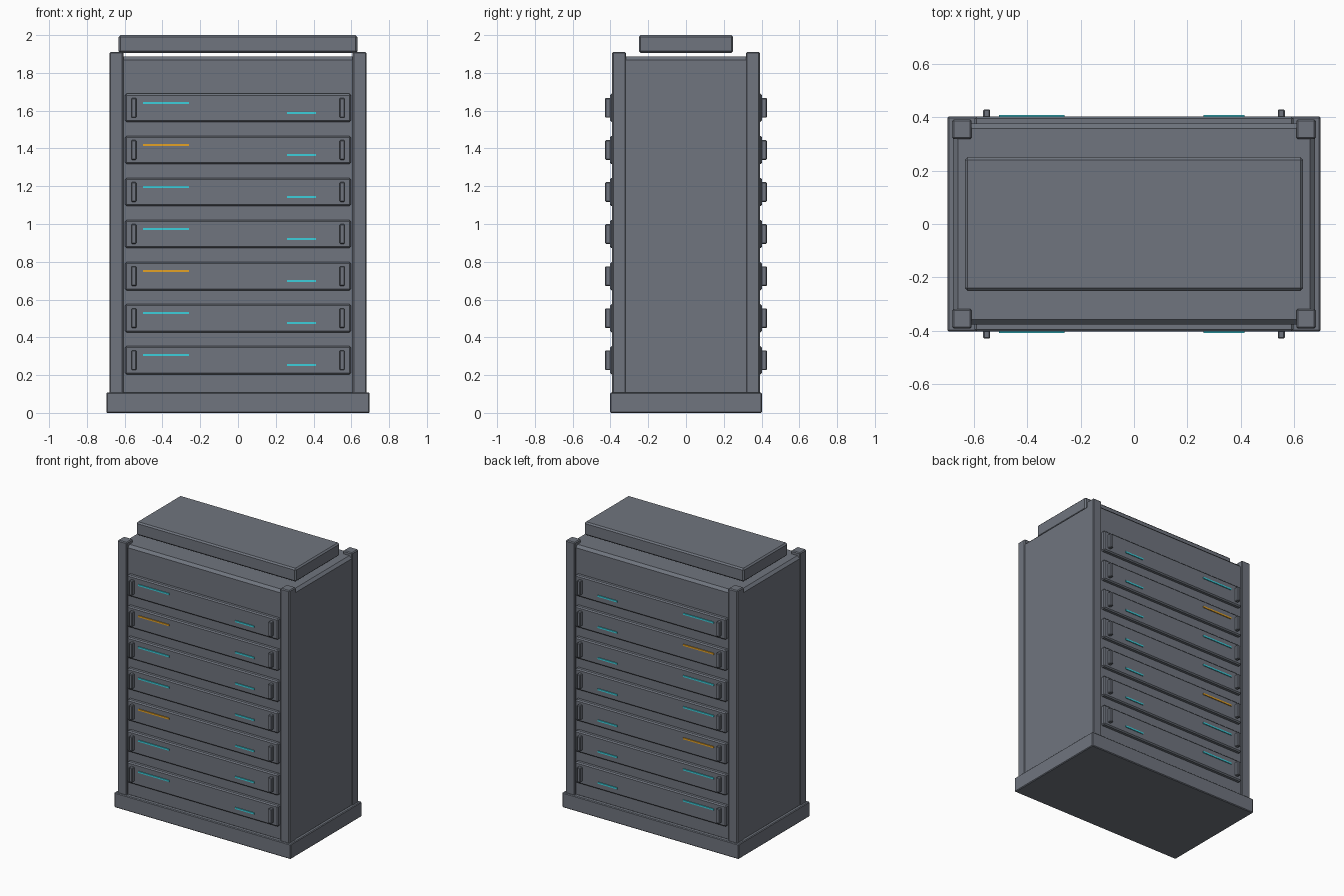
import bpy

cube = bpy.data.objects.get("Cube")
if cube:
    bpy.data.objects.remove(cube, do_unlink=True)


def material(name, rgb):
    mat = bpy.data.materials.new(name)
    mat.use_nodes = True
    mat.diffuse_color = (*rgb, 1)
    mat.node_tree.nodes["Principled BSDF"].inputs["Base Color"].default_value = (*rgb, 1)
    return mat


grey = material("slate_grey", (0.16, 0.177, 0.21))
cyan = material("cyan_light", (0.045, 0.63, 0.72))
amber = material("amber_light", (0.78, 0.36, 0.018))


def box(name, x, y, z, mat=grey, bevel=0.0):
    """Box spanning the (low, high) pairs x, y and z, with optional chamfered edges."""
    spans = (x, y, z)
    bpy.ops.mesh.primitive_cube_add(size=1, location=[sum(s) / 2 for s in spans])
    obj = bpy.context.object
    obj.name = name
    obj.scale = [abs(s[1] - s[0]) for s in spans]
    bpy.ops.object.transform_apply(location=False, rotation=False, scale=True)
    obj.data.materials.append(mat)
    if bevel:
        mod = obj.modifiers.new("chamfer", "BEVEL")
        mod.width = bevel
        mod.segments = 1
    return obj


# Main cabinet, plinth and raised top slab
box("plinth", (-0.697, 0.697), (-0.402, 0.402), (0, 0.107), bevel=0.005)
box("cabinet_body", (-0.676, 0.676), (-0.375, 0.375), (0.09, 1.887), bevel=0.018)
box("top_slab", (-0.632, 0.632), (-0.25, 0.25), (1.905, 2.0), bevel=0.01)

# Corner posts
for sx, side in ((-1, "right"), (1, "left")):
    for sy, end in ((-1, "front"), (1, "back")):
        box(f"{end}_{side}_post", (sx * 0.607, sx * 0.68), (sy * 0.318, sy * 0.391),
            (0.09, 1.91), bevel=0.006)

# Stacked drawer units with handles and status lights, on both faces
PITCH = 0.2226
for sy, end in ((-1, "front"), (1, "back")):
    for i in range(7):
        z = 0.204 + i * PITCH
        tag = f"{end}_unit_{i + 1}"
        box(tag, (-0.597, 0.597), (sy * 0.36, sy * 0.402), (z, z + 0.15), bevel=0.008)
        for sx, side in ((-1, "right"), (1, "left")):
            box(f"{tag}_{side}_handle", (sx * 0.538, sx * 0.564), (sy * 0.395, sy * 0.428),
                (z + 0.023, z + 0.127), bevel=0.004)
        long_mat = amber if i in (2, 5) else cyan
        box(f"{tag}_long_light", (-0.504, -0.26), (sy * 0.4, sy * 0.408),
            (z + 0.096, z + 0.107), long_mat)
        box(f"{tag}_short_light", (0.26, 0.413), (sy * 0.4, sy * 0.408),
            (z + 0.043, z + 0.054), cyan)
